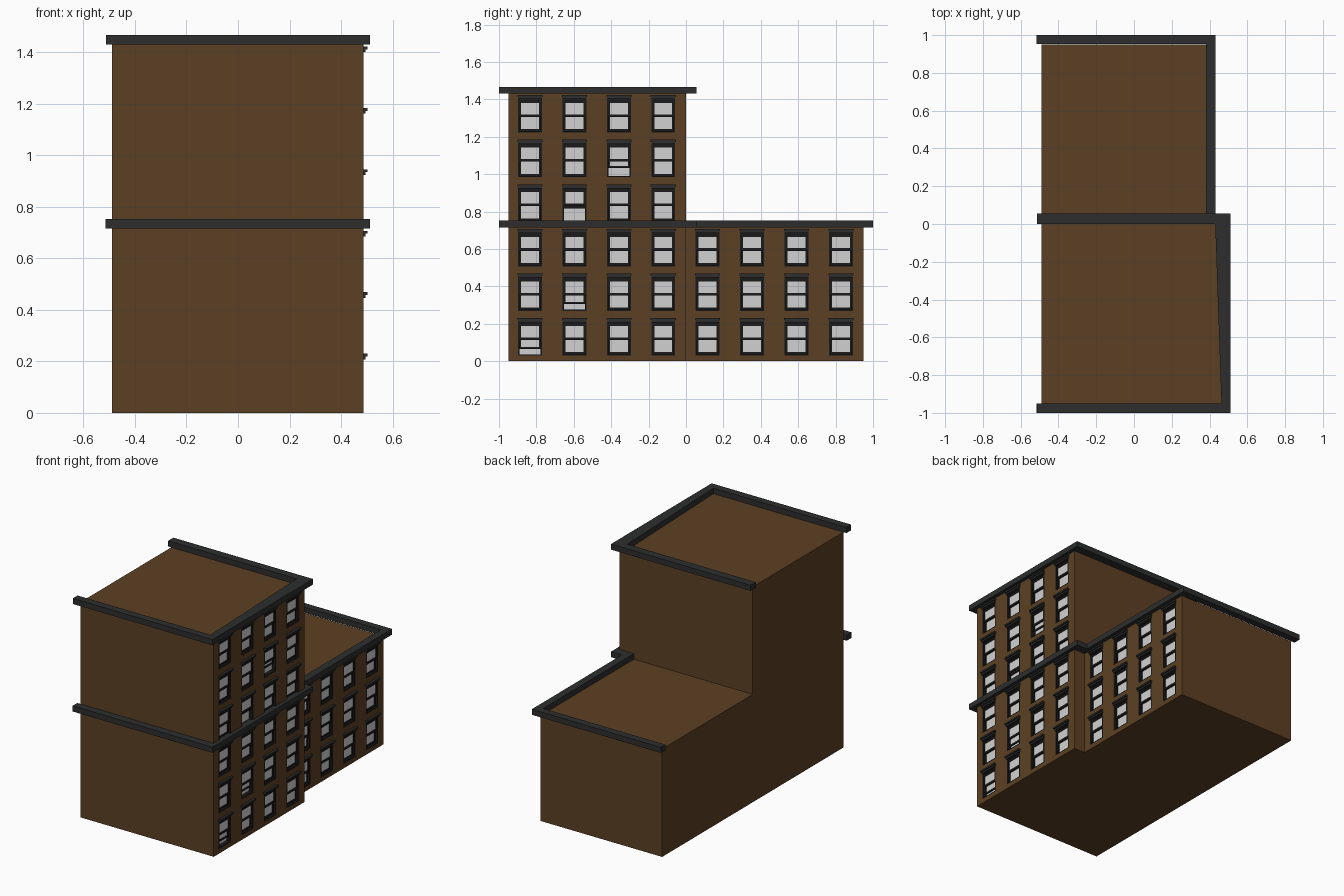
import bpy, bmesh

if "Cube" in bpy.data.objects:
    bpy.data.objects.remove(bpy.data.objects["Cube"])


def material(name, rgb):
    m = bpy.data.materials.new(name)
    m.diffuse_color = (*rgb, 1)
    m.use_nodes = True
    m.node_tree.nodes["Principled BSDF"].inputs["Base Color"].default_value = m.diffuse_color
    return m


BROWN = material("brown brick", (0.107, 0.051, 0.017))
GREY = material("charcoal trim", (0.026, 0.027, 0.027))
BLACK = material("black sash", (0.010, 0.010, 0.011))
PANE = material("pale pane", (0.64, 0.64, 0.64))


def make(name, bm, mat):
    bmesh.ops.recalc_face_normals(bm, faces=bm.faces)
    me = bpy.data.meshes.new(name)
    bm.to_mesh(me)
    bm.free()
    ob = bpy.data.objects.new(name, me)
    bpy.context.collection.objects.link(ob)
    me.materials.append(mat)
    return ob


def box(bm, x, y, z):
    """Add a box given (min, max) pairs."""
    v = [bm.verts.new((a, b, c)) for a in x for b in y for c in z]
    for f in ((0, 1, 3, 2), (4, 6, 7, 5), (0, 4, 5, 1),
              (2, 3, 7, 6), (0, 2, 6, 4), (1, 5, 7, 3)):
        bm.faces.new([v[i] for i in f])


def border(bm, x, y, z, side, bottom, top):
    """Add a rectangular frame facing +x."""
    box(bm, x, (y[0], y[0] + side), z)
    box(bm, x, (y[1] - side, y[1]), z)
    inner = (y[0] + side, y[1] - side)
    box(bm, x, inner, (z[0], z[0] + bottom))
    box(bm, x, inner, (z[1] - top, z[1]))


def prism(name, pts, z0, z1, mat):
    bm = bmesh.new()
    f = bm.faces.new([bm.verts.new((x, y, z0)) for x, y in pts])
    ext = bmesh.ops.extrude_face_region(bm, geom=[f], use_keep_orig=True)
    for v in ext["geom"]:
        if isinstance(v, bmesh.types.BMVert):
            v.co.z = z1
    return make(name, bm, mat)


LEFT, TOWER_X, WING_X = -0.49, 0.487, 0.405
MID, TOP = 0.716, 1.43

# Building body: stepped solid, tall in front and low at the back
plan = [(LEFT, -.95), (TOWER_X, -.95), (TOWER_X, 0), (WING_X, 0),
        (WING_X, .95), (LEFT, .95), (LEFT, 0)]
bm = bmesh.new()
low, mid, high = [[bm.verts.new((x, y, z)) for x, y in plan] for z in (0, MID, TOP)]
for i in range(7):
    j = (i + 1) % 7
    bm.faces.new((low[i], low[j], mid[j], mid[i]))
tower = [0, 1, 2, 3, 6]
for k in range(5):
    i, j = tower[k], tower[(k + 1) % 5]
    bm.faces.new((mid[i], mid[j], high[j], high[i]))
bm.faces.new([high[i] for i in tower])
bm.faces.new([mid[i] for i in (3, 4, 5, 6)])
bm.faces.new(low)
for i in (4, 5):
    bm.verts.remove(high[i])
body = make("building_walls", bm, BROWN)

# Roof cornices
prism("upper_cornice", [(-.513, -1), (.512, -1), (.512, .055), (-.513, .055),
      (-.513, 0), (.43, 0), (.463, -.95), (-.513, -.95)], 1.43, 1.467, GREY)
prism("lower_cornice", [(-.515, -1), (.512, -1), (.512, .055), (.432, .055),
      (.432, 1), (-.515, 1), (-.515, .952), (.382, .952), (.382, -.005),
      (.47, -.005), (.47, -.95), (-.515, -.95)], .716, .753, GREY)

# Windows: lower sashes that are raised, keyed by (row, column)
raised = {(0, 0): .028, (1, 1): .03, (3, 1): .065, (4, 2): .042}
holes, heads, frames, sashes, panes = [bmesh.new() for _ in range(5)]
for row in range(6):
    for col in range(8 if row < 3 else 4):
        w = TOWER_X if col < 4 else WING_X
        yc = (col - 3.5) * .2373 - .003
        b = row * .2385

        def span(half):
            return (yc - half, yc + half)

        box(holes, (w - .03, w + .02), span(.064), (b + .03, b + .208))
        # stepped lintel
        box(heads, (w, w + .008), span(.064), (b + .208, b + .219))
        box(heads, (w, w + .016), span(.067), (b + .219, b + .230))
        # outer frame
        border(frames, (w - .029, w - .001), span(.064), (b + .03, b + .208), .008, .007, .008)
        # upper and lower sash
        lift = raised.get((row, col), 0)
        up = (b + .113, b + .2)
        dn = (b + .037 + lift, b + .126 + lift)
        border(sashes, (w - .013, w - .005), span(.056), up, .008, .014, .012)
        border(sashes, (w - .022, w - .014), span(.056), dn, .008, .011, .012)
        # glass in each sash and the pale blind behind
        box(panes, (w - .011, w - .009), span(.048), (up[0] + .014, up[1] - .012))
        box(panes, (w - .020, w - .018), span(.048), (dn[0] + .011, dn[1] - .012))
        box(panes, (w - .029, w - .027), span(.056), (b + .037, b + .2))

make("window_lintels", heads, GREY)
make("window_frames", frames, BLACK)
make("window_sashes", sashes, BLACK)
make("window_panes", panes, PANE)

# Cut the window openings into the walls
cutter = make("window_cutter", holes, BROWN)
mod = body.modifiers.new("openings", "BOOLEAN")
mod.operation, mod.solver, mod.object = "DIFFERENCE", "EXACT", cutter
deps = bpy.context.evaluated_depsgraph_get()
cut = bpy.data.meshes.new_from_object(body.evaluated_get(deps))
body.modifiers.clear()
body.data = cut
bpy.data.objects.remove(cutter)
